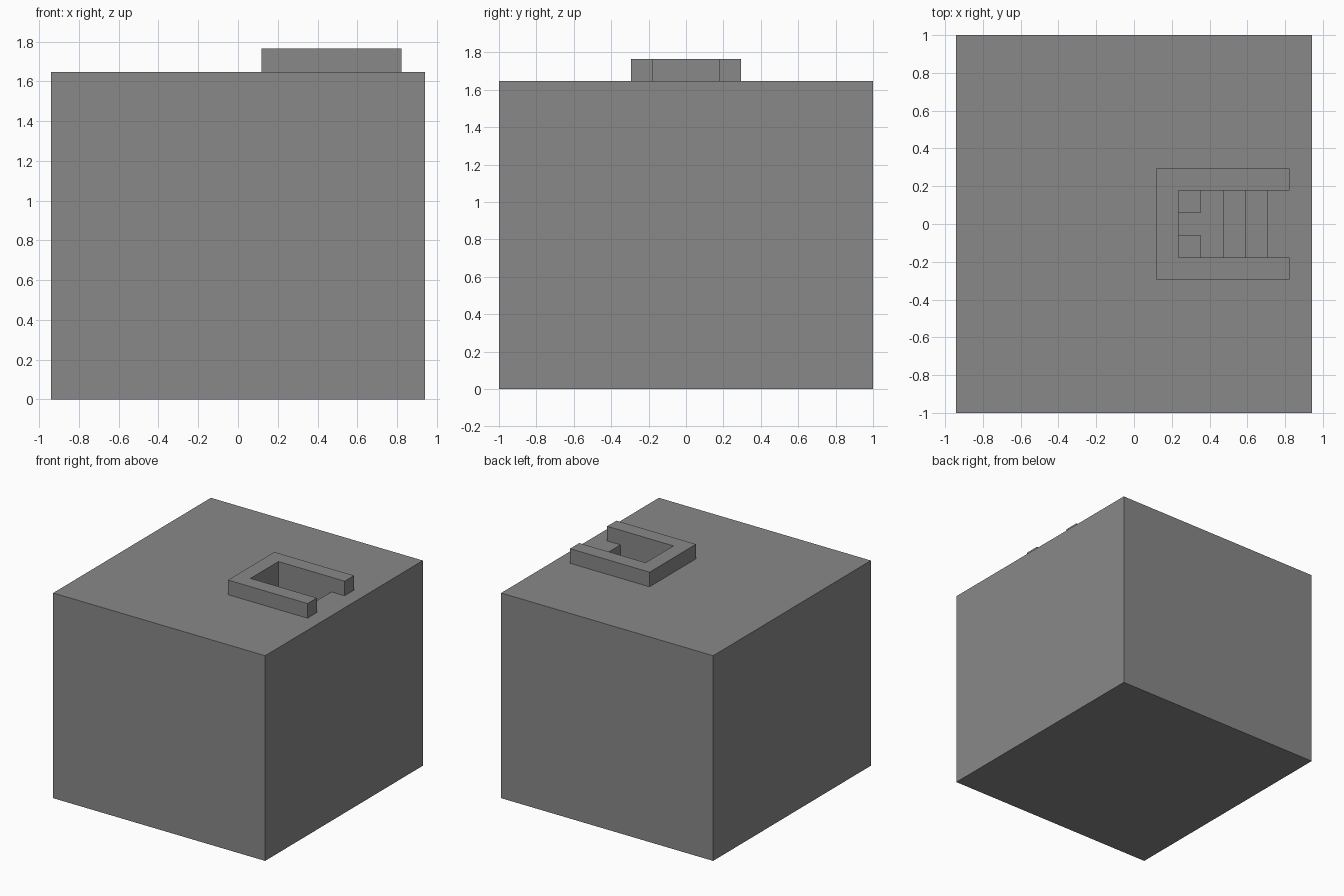
import bpy
import bmesh
from mathutils import Vector

U = 2 / 17  # one grid cell
W, D, H = 16, 17, 14  # block size in cells

cube = bpy.data.objects.get("Cube")
if cube:
    bpy.data.objects.remove(cube, do_unlink=True)

stone = bpy.data.materials.new("stone grey")
stone.use_nodes = True
GREY = (0.25, 0.25, 0.25, 1)
stone.diffuse_color = GREY
stone.node_tree.nodes["Principled BSDF"].inputs["Base Color"].default_value = GREY


def prism(name, outline, sweep):
    """Extrude a flat outline, given in cells, along a sweep vector."""
    bm = bmesh.new()
    face = bm.faces.new([bm.verts.new(Vector(p) * U) for p in outline])
    result = bmesh.ops.extrude_face_region(bm, geom=[face])
    moved = [v for v in result["geom"] if isinstance(v, bmesh.types.BMVert)]
    bmesh.ops.translate(bm, verts=moved, vec=Vector(sweep) * U)
    bmesh.ops.recalc_face_normals(bm, faces=bm.faces)
    mesh = bpy.data.meshes.new(name)
    bm.to_mesh(mesh)
    bm.free()
    mesh.materials.append(stone)
    obj = bpy.data.objects.new(name, mesh)
    bpy.context.collection.objects.link(obj)
    return obj


def box(name, x0, x1, y0, y1, z0, z1):
    outline = [(x0, y0, z0), (x1, y0, z0), (x1, y1, z0), (x0, y1, z0)]
    return prism(name, outline, (0, 0, z1 - z0))


# Ground block
block = box("ground_block", -W / 2, W / 2, -D / 2, D / 2, 0, H)

# Stairwell cutter: steps going down towards -x
steps = [(2, H + 1), (6, H + 1), (6, H - 1), (5, H - 1),
         (5, H - 2), (4, H - 2), (4, H - 3), (2, H - 3)]
cutter = prism("stairwell_cutter", [(x, -1.5, z) for x, z in steps], (0, 3, 0))
cutter.hide_render = True
cut = block.modifiers.new("stairwell", "BOOLEAN")
cut.operation = "DIFFERENCE"
cut.solver = "EXACT"
cut.object = cutter
bpy.context.view_layer.objects.active = block
bpy.ops.object.modifier_apply(modifier=cut.name)
bpy.data.objects.remove(cutter, do_unlink=True)

# Low wall around three sides of the stairwell
rim = [(1, -2.5), (7, -2.5), (7, -1.5), (2, -1.5),
       (2, 1.5), (7, 1.5), (7, 2.5), (1, 2.5)]
prism("stairwell_wall", [(x, y, H) for x, y in rim], (0, 0, 1))

# Small blocks in the two far corners of the stairwell floor
for side, y in (("right", -1.5), ("left", 0.5)):
    box(side + "_corner_block", 2, 3, y, y + 1, H - 3, H - 2)
